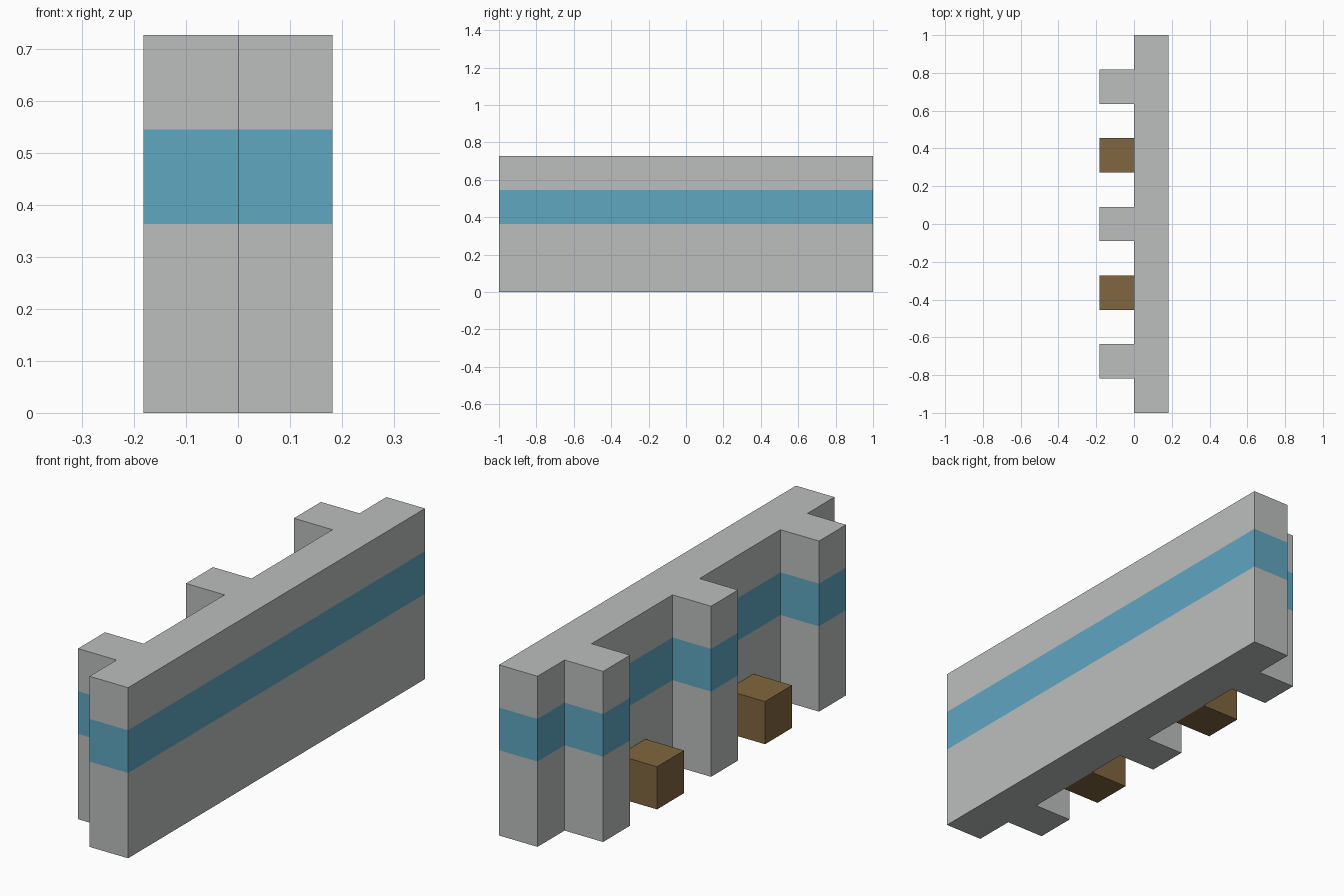
import bpy
import bmesh

U = 2 / 11  # one block

if "Cube" in bpy.data.objects:
    bpy.data.objects.remove(bpy.data.objects["Cube"], do_unlink=True)


def material(name, rgb):
    mat = bpy.data.materials.new(name)
    mat.use_nodes = True
    mat.diffuse_color = (*rgb, 1)
    bsdf = next(n for n in mat.node_tree.nodes if n.type == 'BSDF_PRINCIPLED')
    bsdf.inputs["Base Color"].default_value = (*rgb, 1)
    return mat


grey = material("light_grey", (0.50, 0.52, 0.515))
blue = material("stripe_blue", (0.115, 0.385, 0.535))
brown = material("wood_brown", (0.216, 0.133, 0.05))


def prism(name, outline, levels, mats):
    """Extrude a plan outline upward through the given heights (in blocks)."""
    bm = bmesh.new()
    base = bm.faces.new([bm.verts.new((x * U, y * U, levels[0] * U)) for x, y in outline])
    ring = base.edges[:]
    for low, high in zip(levels, levels[1:]):
        new = bmesh.ops.extrude_edge_only(bm, edges=ring)["geom"]
        verts = [g for g in new if isinstance(g, bmesh.types.BMVert)]
        bmesh.ops.translate(bm, verts=verts, vec=(0, 0, (high - low) * U))
        ring = [e for e in new if isinstance(e, bmesh.types.BMEdge)
                and all(v in verts for v in e.verts)]
    bmesh.ops.contextual_create(bm, geom=ring)
    bmesh.ops.recalc_face_normals(bm, faces=bm.faces)
    # The second band of side faces takes the second material
    if len(mats) > 1:
        for f in bm.faces:
            mid = f.calc_center_median().z / U
            f.material_index = int(levels[1] < mid < levels[2])
    mesh = bpy.data.meshes.new(name)
    bm.to_mesh(mesh)
    bm.free()
    for m in mats:
        mesh.materials.append(m)
    obj = bpy.data.objects.new(name, mesh)
    bpy.context.collection.objects.link(obj)
    return obj


# Wall with three buttresses and a stripe running all round
plan = [(0, -5.5), (1, -5.5), (1, 5.5), (0, 5.5)]
for y in (4, 0, -4):
    plan += [(0, y + 0.5), (-1, y + 0.5), (-1, y - 0.5), (0, y - 0.5)]
prism("buttressed_wall", plan, [0, 2, 3, 4], [grey, blue])

# Wooden blocks on the floor between the buttresses
for name, y in (("front_block", -2), ("back_block", 2)):
    prism(name, [(-1, y - 0.5), (0, y - 0.5), (0, y + 0.5), (-1, y + 0.5)], [0, 1], [brown])
